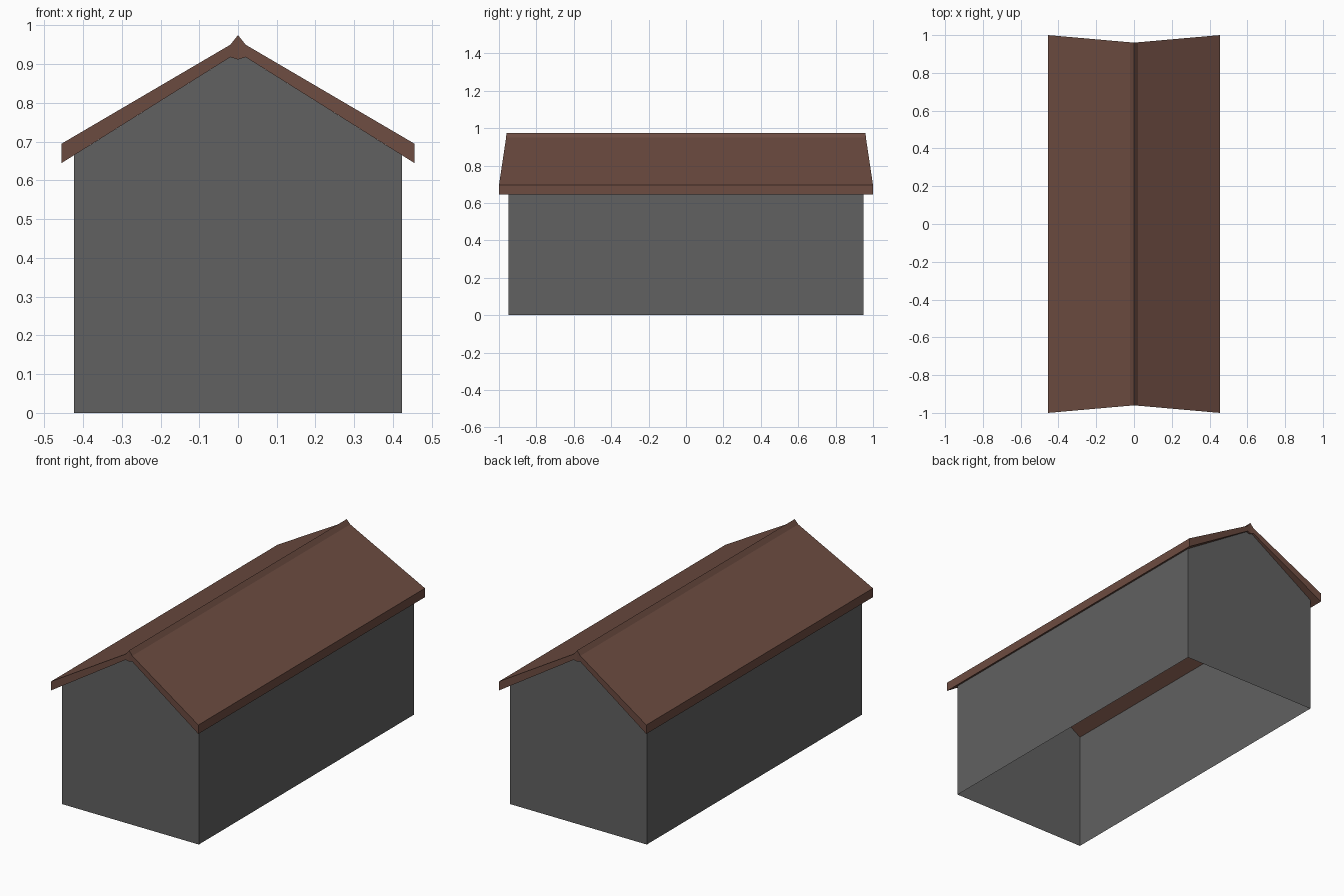
import bpy
import bmesh

cube = bpy.data.objects.get("Cube")
if cube:
    bpy.data.objects.remove(cube, do_unlink=True)


def make_material(name, colour):
    mat = bpy.data.materials.new(name)
    mat.use_nodes = True
    mat.diffuse_color = (*colour, 1)
    mat.node_tree.nodes["Principled BSDF"].inputs["Base Color"].default_value = (*colour, 1)
    return mat


def make_object(name, bm, mat):
    mesh = bpy.data.meshes.new(name)
    bm.to_mesh(mesh)
    bm.free()
    mesh.materials.append(mat)
    obj = bpy.data.objects.new(name, mesh)
    bpy.context.collection.objects.link(obj)
    return obj


def mirrored(half):
    """Complete a right-hand chain that ends on the centre line."""
    return half + [(-x, z) for x, z in reversed(half[:-1])]


def extrude_outline(outline, depth_at, open_edges=()):
    """Run a closed x-z outline from front to back, with capped ends."""
    bm = bmesh.new()
    front = [bm.verts.new((x, -depth_at(x), z)) for x, z in outline]
    back = [bm.verts.new((x, depth_at(x), z)) for x, z in outline]
    count = len(outline)
    for i in range(count):
        if i not in open_edges:
            j = (i + 1) % count
            bm.faces.new((front[j], front[i], back[i], back[j]))
    return bm, front, back


grey = make_material("wall grey", (0.1195, 0.1195, 0.1195))
brown = make_material("roof brown", (0.153, 0.0723, 0.0529))

EAVE, WALL = 0.455, 0.423
underside = mirrored([(EAVE, 0.645), (0.02, 0.918), (0, 0.912)])
topside = mirrored([(EAVE, 0.695), (0.02, 0.95), (0, 0.975)])

# Roof: slab with a small raised ridge, its ends raking out towards the eaves
outline = topside + underside[::-1]
bm, front, back = extrude_outline(outline, lambda x: 0.96 + 0.04 * abs(x) / EAVE)
n = len(outline)
for i in range(len(topside) - 1):
    bm.faces.new((front[i], front[i + 1], front[n - 2 - i], front[n - 1 - i]))
    bm.faces.new((back[n - 1 - i], back[n - 2 - i], back[i + 1], back[i]))
bmesh.ops.recalc_face_normals(bm, faces=bm.faces)
make_object("roof", bm, brown)

# Walls: thin shell with gable ends, open below and under the roof
gable = mirrored([(WALL, 0), (WALL, 0.665), (0.02, 0.918), (0, 0.912)])
last = len(gable) - 1
bm, front, back = extrude_outline(gable, lambda x: 0.95, open_edges=(1, 2, 3, 4, last))
bm.faces.new(front)
bm.faces.new(back[::-1])
make_object("walls", bm, grey)
